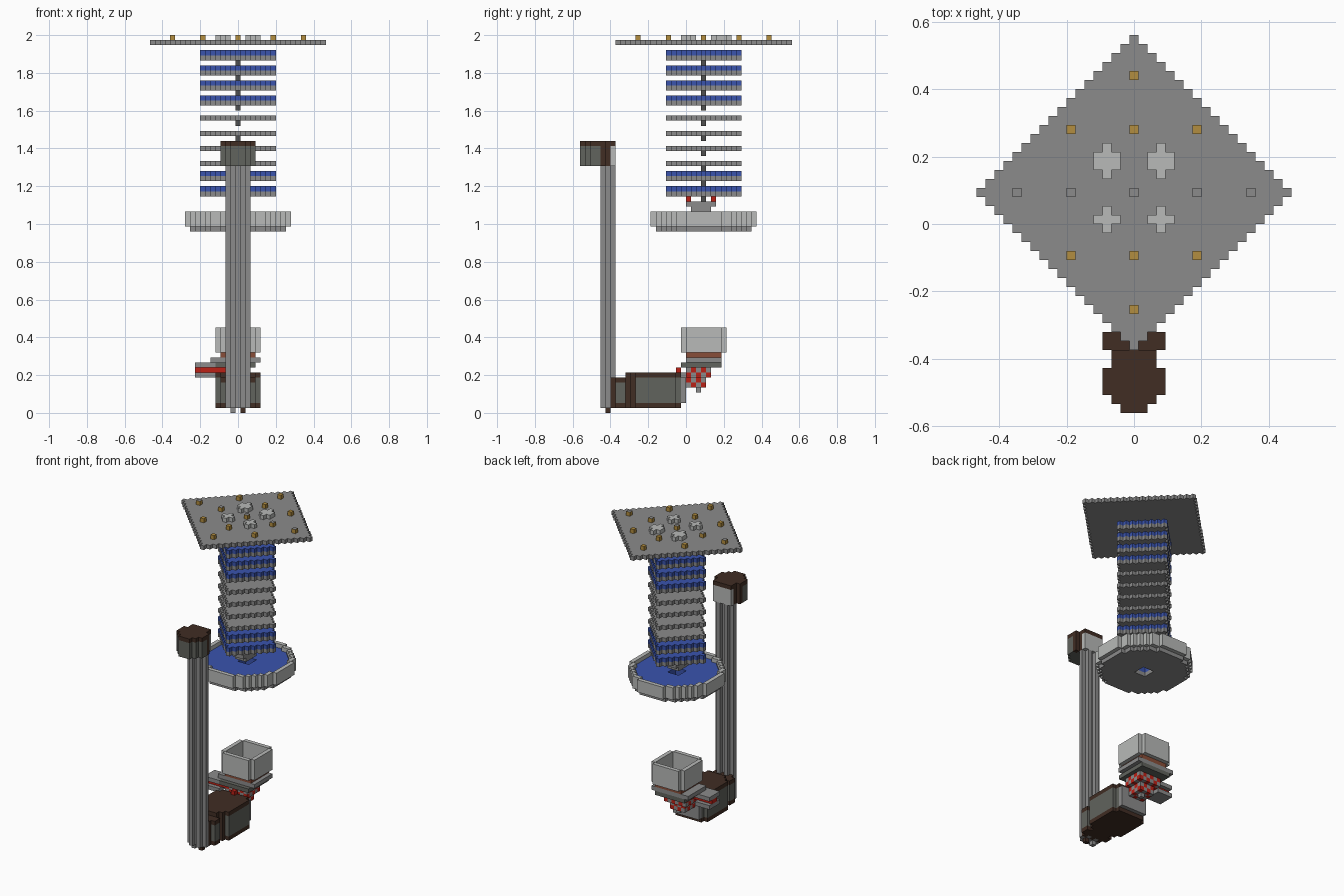
import bpy
import bmesh
from mathutils import Vector

if "Cube" in bpy.data.objects:
    bpy.data.objects.remove(bpy.data.objects["Cube"], do_unlink=True)

V = 2 / 75      # block size
SHIFT = 3.5     # tower axis offset along y, in blocks


def material(name, *rgb):
    m = bpy.data.materials.new(name)
    m.use_nodes = True
    m.diffuse_color = (*rgb, 1)
    m.node_tree.nodes["Principled BSDF"].inputs["Base Color"].default_value = (*rgb, 1)
    return m


GREY = material("stone grey", .26, .26, .26)
LIGHT = material("pale grey", .48, .49, .48)
DARK = material("dark grey", .08, .08, .08)
GLASS = material("smoky panel", .12, .125, .11)
BROWN = material("dark brown", .052, .026, .017)
BLUE = material("blue", .042, .088, .42)
GOLD = material("gold", .45, .27, .05)
RED = material("red", .5, .015, .008)
CLAY = material("clay", .25, .075, .04)


def build(name, cells, mat, top_mat=None, top_rule=None):
    """Skin a set of block cells (x, y, z) with only the outer faces."""
    bm = bmesh.new()
    verts = {}

    def vert(p):
        key = tuple(round(c * 2) for c in p)
        if key not in verts:
            verts[key] = bm.verts.new((p.x * V, (p.y + SHIFT) * V, (p.z + .5) * V))
        return verts[key]

    for c in sorted(cells):
        for axis in range(3):
            for sign in (-1, 1):
                n = Vector((0, 0, 0))
                n[axis] = sign
                if tuple(int(a + b) for a, b in zip(c, n)) in cells:
                    continue
                u, w = Vector((0, 0, 0)), Vector((0, 0, 0))
                u[(axis + 1) % 3] = .5
                w[(axis + 2) % 3] = .5 * sign
                mid = Vector(c) + n / 2
                f = bm.faces.new([vert(mid + d) for d in (-u - w, u - w, u + w, w - u)])
                if top_rule and n.z > 0 and top_rule(c):
                    f.material_index = 1
    mesh = bpy.data.meshes.new(name)
    bm.to_mesh(mesh)
    bm.free()
    mesh.materials.append(mat)
    if top_mat:
        mesh.materials.append(top_mat)
    ob = bpy.data.objects.new(name, mesh)
    bpy.context.collection.objects.link(ob)
    return ob


def box(i0, i1, j0, j1, k0, k1):
    return {(i, j, k) for i in range(i0, i1 + 1)
            for j in range(j0, j1 + 1) for k in range(k0, k1 + 1)}


def diamond(r, k):
    return {c for c in box(-r, r, -r, r, k, k) if abs(c[0]) + abs(c[1]) <= r}


def disc(r, k0, k1):
    return {c for c in box(-r, r, -r, r, k0, k1) if c[0] ** 2 + c[1] ** 2 <= (r + .5) ** 2}


def rows(widths, k0, k1):
    """Stepped outline given as half width for each run of y rows."""
    return set().union(*(box(-w, w, a, b, k0, k1) for w, a, b in widths))


# Top plate with gold studs and pale bumps
build("top_plate", diamond(17, 73), GREY)
studs = {(a * s, b * s, 74) for a, b in ((0, 13), (7, 7), (7, -7), (0, 7), (7, 0), (13, 0), (0, 0))
         for s in (-1, 1)}
build("top_studs", studs, GOLD, GREY, lambda c: c[1] == 0)
bumps = set()
for x in (-3, 3):
    bumps |= box(x, x, 2, 5, 74, 74) | box(x - 1, x + 1, 3, 4, 74, 74)
    bumps |= box(x, x, -4, -2, 74, 74) | box(x - 1, x + 1, -3, -3, 74, 74)
build("top_bumps", bumps, LIGHT)

# Tower of floating slabs, the outer ones capped in blue
for n, k in enumerate(range(43, 71, 3)):
    build(f"slab_{n}", diamond(7, k), GREY)
    build(f"slab_rod_{n}", {(0, 0, k - 1)}, DARK)
    if k < 48 or k > 60:
        build(f"slab_cap_{n}", diamond(7, k + 1), BLUE)

# Nozzle under the tower
build("nozzle", box(-1, 1, -3, 2, 41, 41) | box(-1, 1, -2, 1, 40, 40), GREY)
build("nozzle_rod", {(0, 0, 41), (0, 0, 42)}, DARK)
build("nozzle_lights", {(0, -3, 42), (0, 2, 42)}, RED)

# Round basin with a square drain
drain = box(-1, 1, -1, 1, 36, 39)
build("basin_base", disc(9, 36, 36) - drain, GREY)
build("basin_water", disc(9, 37, 38) - drain, BLUE)
build("basin_rim", disc(10, 37, 39) - disc(9, 37, 39), LIGHT)

# Fluted pole made of two plus-shaped columns
pole = set()
for x in (-1, 1):
    pole |= box(x - 1, x + 1, -19, -19, 1, 48) | box(x, x, -20, -18, 1, 48)
build("pole", pole, GREY)
build("pole_foot_right", {(-1, -19, 0)}, GREY)
build("pole_foot_left", {(1, -19, 0)}, BROWN)

# Pole head
outline = [(1, -24, -24), (2, -23, -23), (3, -22, -20), (2, -19, -18)]
build("head_cap", rows(outline, 53, 53), BROWN)
head = rows(outline, 49, 52)
frame = {c for c in head if c[1] == -19 or (c[1] == -20 and abs(c[0]) == 3)}
back = {c for c in head if c[1] == -18}
build("head_frame", frame, BROWN)
build("head_back", back, LIGHT)
build("head_panels", head - frame - back, GLASS)

# Base: small front block and long main block
front = [(2, -18, -18), (3, -17, -16)]
main = [(2, -15, -15), (3, -14, -14), (4, -13, -6), (3, -5, -5)]
build("base_floor", rows(front + main, 1, 1), BROWN)
build("base_front_cap", rows(front, 6, 6), BROWN)
build("base_main_cap", rows(main, 7, 7), BROWN)
build("base_front_frame", rows(front[:1], 2, 5), BROWN)
build("base_front_panels", rows(front[1:], 2, 5), GLASS)
build("base_main_frame", rows(main[:2], 2, 6), BROWN)
build("base_main_panels", rows(main[2:], 2, 6), GLASS)
build("base_back_plate", box(-3, 3, -4, -4, 2, 6), GREY)

# Open bowl on its layered stand
corners = {(x, y, k) for x in (-4, 4) for y in (-4, 4) for k in range(12, 17)}
bowl = box(-4, 4, -4, 4, 12, 16) - corners - box(-3, 3, -3, 3, 13, 16)
build("bowl", bowl, LIGHT)
build("bowl_seat", box(-3, 3, -3, 3, 11, 11), CLAY)
build("stand_top", box(-5, 4, -3, 3, 10, 10), GREY)
build("stand_bottom", box(-4, 3, -4, 3, 9, 9), GLASS)

# Machinery below the bowl, alternating red and grey blocks
gear = box(-3, 2, -3, 1, 7, 8) | box(-2, 1, -3, 0, 5, 6) | {(0, -1, 4)}
red = {c for c in gear if sum(c) % 2 == 0}
build("machinery_red", red, RED)
build("machinery_grey", gear - red, GREY)
build("machinery_light", {(0, -5, 8)}, RED)

# Side arm with a red core
build("arm_plates", box(-8, -5, -4, -1, 7, 7) | box(-8, -5, -4, -1, 9, 9), GREY)
build("arm_core", box(-8, -4, -3, -2, 8, 8), RED)
